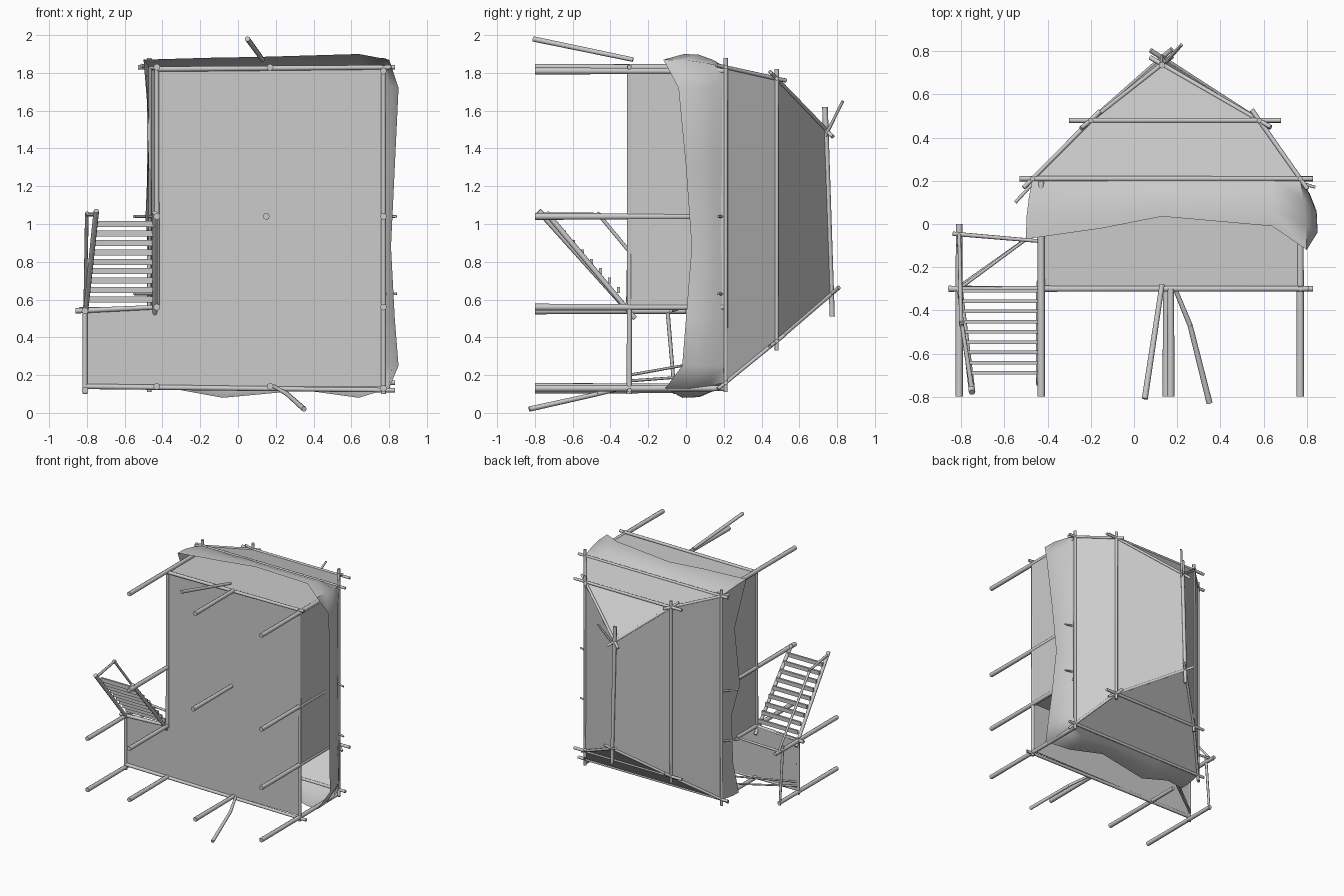
import bpy, bmesh
from mathutils import Vector

cube = bpy.data.objects.get("Cube")
if cube:
    bpy.data.objects.remove(cube, do_unlink=True)

grey = bpy.data.materials.new("plain grey")
grey.use_nodes = True
grey.diffuse_color = (0.6, 0.6, 0.6, 1)
grey.node_tree.nodes["Principled BSDF"].inputs["Base Color"].default_value = (0.6, 0.6, 0.6, 1)


def finish(name, bm, angle=0.6):
    mesh = bpy.data.meshes.new(name)
    bm.to_mesh(mesh)
    bm.free()
    mesh.materials.append(grey)
    obj = bpy.data.objects.new(name, mesh)
    bpy.context.collection.objects.link(obj)
    bpy.ops.object.select_all(action="DESELECT")
    obj.select_set(True)
    bpy.context.view_layer.objects.active = obj
    if angle:
        bpy.ops.object.shade_smooth_by_angle(angle=angle)
    return obj


def pole(name, a, b, r=0.014, taper=0.85):
    a, b = Vector(a), Vector(b)
    bm = bmesh.new()
    bmesh.ops.create_cone(bm, cap_ends=True, segments=8, radius1=r,
                          radius2=r * taper, depth=(b - a).length)
    bm.transform((b - a).to_track_quat("Z", "Y").to_matrix().to_4x4())
    bmesh.ops.translate(bm, verts=bm.verts, vec=(a + b) / 2)
    return finish(name, bm, 0.9)


def box(name, lo, hi):
    lo, hi = Vector(lo), Vector(hi)
    bm = bmesh.new()
    bmesh.ops.create_cube(bm, size=1)
    bmesh.ops.scale(bm, verts=bm.verts, vec=hi - lo)
    bmesh.ops.translate(bm, verts=bm.verts, vec=(lo + hi) / 2)
    return finish(name, bm, 0)


# Main dimensions: the hut's upward direction is +y
L, R, P = -0.43, 0.78, -0.81        # left wall, right wall, porch edge
B, M, T = 0.14, 0.56, 1.82          # near end, porch partition, far end
F, E = -0.3, 0.2                    # floor level, eave level

# Floor with porch extension
bm = bmesh.new()
outline = [(P, B), (R, B), (R, T), (L, T), (L, M), (P, M)]
face = bm.faces.new([bm.verts.new((x, F, z)) for x, z in outline])
ext = bmesh.ops.extrude_face_region(bm, geom=[face])
bmesh.ops.translate(bm, vec=(0, 0.01, 0),
                    verts=[v for v in ext["geom"] if isinstance(v, bmesh.types.BMVert)])
bmesh.ops.recalc_face_normals(bm, faces=bm.faces)
finish("floor", bm, 0)

# Walls
box("left_wall", (L, F, M), (L + 0.008, E, T))
box("right_wall", (R - 0.008, F, M), (R, E, T))
box("far_wall", (L, F, T - 0.008), (R, E, T))
box("partition_wall", (L, F, M), (R, E, M + 0.008))

# Floor edge poles
for name, a, b in [("left", (L, F, M), (L, F, 1.84)), ("right", (R - 0.01, F, 0.1), (R - 0.01, F, 1.84)),
                   ("near", (P, F, B), (R + 0.05, F, B - 0.02)), ("far", (L, F, T), (R + 0.03, F, T + 0.01)),
                   ("porch", (P, F, 0.1), (P, F, M)), ("step", (P - 0.05, F, 0.54), (L, F, M))]:
    pole(name + "_floor_pole", a, b)

# Stilts
for x, z, top in [(P, 0.12, -0.05), (P, 0.54, 0.0), (L, B, -0.04), (L, M, -0.04), (L, 1.04, 0.02),
                  (L, 1.83, E), (0.17, B, F), (0.15, 1.04, F), (0.17, 1.83, F),
                  (0.77, 0.13, E), (0.77, M, E), (0.77, 1.04, 0.02), (0.77, 1.81, E)]:
    pole("stilt", (x, -0.8, z), (x, top, z), 0.018)

# Leaning braces at both ends
pole("far_brace", (0.05, -0.81, 1.98), (0.13, -0.28, 1.87), 0.014)
pole("near_brace_lower", (0.35, -0.83, 0.02), (0.26, -0.47, 0.1), 0.014)
pole("near_brace_upper", (0.26, -0.47, 0.1), (0.19, F, 0.14), 0.012)

# Hipped roof panels
ridge = [(0.13, 0.74, 1.5), (0.13, 0.77, 0.63)]
mid = [(-0.2, 0.48, 1.77), (0.58, 0.48, 1.77), (0.58, 0.48, 0.38), (-0.2, 0.48, 0.38)]
eave = [(-0.47, 0.21, 1.83), (0.77, 0.21, 1.83), (0.77, 0.21, 0.16), (-0.47, 0.21, 0.16)]
bm = bmesh.new()
top, m, e = [[bm.verts.new(p) for p in ring] for ring in (ridge, mid, eave)]
for i in range(4):
    j = (i + 1) % 4
    bm.faces.new((m[i], m[j], e[j], e[i]))
bm.faces.new((top[0], m[1], m[0]))
bm.faces.new((top[0], top[1], m[2], m[1]))
bm.faces.new((top[1], m[3], m[2]))
bm.faces.new((top[1], top[0], m[0], m[3]))
bmesh.ops.recalc_face_normals(bm, faces=bm.faces)
finish("roof", bm, 0)

# Draped skirt hanging from the eave to a wavy hem
hem = [(-0.5, -0.07, 1.87), (-0.15, -0.02, 1.88), (0.13, 0.035, 1.885), (0.64, -0.01, 1.9),
       (0.8, -0.12, 1.87), (0.85, -0.04, 1.72), (0.83, 0, 1.3), (0.81, 0.03, 0.88),
       (0.83, 0, 0.5), (0.85, -0.02, 0.25), (0.8, -0.11, 0.13),
       (0.64, -0.02, 0.08), (0.35, 0.04, 0.12), (-0.08, 0, 0.08), (-0.3, 0.05, 0.12),
       (-0.48, 0, 0.14), (-0.47, 0.06, 0.4), (-0.47, 0.08, 0.8), (-0.49, 0, 1.03), (-0.47, 0.04, 1.5)]
bm = bmesh.new()
rows = []
for drop, flare in ((0, 0), (0.3, 0.55), (0.65, 0.95), (1, 1)):
    row = []
    for x, y, z in hem:
        bx, bz = min(max(x, -0.47), 0.77), min(max(z, 0.16), 1.83)
        row.append(bm.verts.new((bx + (x - bx) * flare, 0.21 + (y - 0.21) * drop, bz + (z - bz) * flare)))
    rows.append(row)
for a, b in zip(rows, rows[1:]):
    for i in range(len(hem)):
        j = (i + 1) % len(hem)
        bm.faces.new((a[i], a[j], b[j], b[i]))
bmesh.ops.recalc_face_normals(bm, faces=bm.faces)
finish("roof_skirt", bm, 1.0)


def overshoot(name, a, b, extra, r=0.012):
    a, b = Vector(a), Vector(b)
    d = (b - a).normalized() * extra
    pole(name, a - d, b + d, r, 0.9)


# Roof frame: ridge, purlins, cross beams and rafters
overshoot("ridge_pole", ridge[0], ridge[1], 0.12, 0.015)
for ring, extra in ((mid, 0.1), (eave, 0.06)):
    for a, b in ((0, 1), (2, 3)):
        overshoot("cross_beam", ring[a], ring[b], extra)
    for a, b in ((0, 3), (1, 2)):
        overshoot("purlin", ring[a], ring[b], 0.05)
for i in range(4):
    end = ridge[0] if i < 2 else ridge[1]
    overshoot("upper_rafter", end, mid[i], 0.07, 0.011)
    overshoot("lower_rafter", mid[i], eave[i], 0.06, 0.011)
pole("ridge_stub", (0.13, 0.73, 1.45), (0.22, 0.83, 1.65), 0.009)
for z in (0.63, 1.04):
    pole("left_eave_stub", (-0.55, 0.1, z), (-0.42, 0.24, z), 0.008)
    pole("right_eave_stub", (0.74, 0.2, z), (0.84, 0.17, z), 0.008)

# Porch ladder with flat treads
pole("ladder_rail_outer", (-0.75, -0.78, 1.07), (P, -0.27, 0.5), 0.015)
pole("ladder_rail_inner", (L - 0.01, -0.74, 1.06), (L - 0.01, -0.27, 0.5), 0.015)
for i in range(9):
    t = i / 8
    y, z = -0.69 + 0.38 * t, 1.0 - 0.4 * t
    box("tread", (-0.76 - 0.04 * t, y - 0.008, z - 0.016), (L - 0.01, y + 0.008, z + 0.016))

# Porch railings
pole("handrail", (P + 0.01, -0.47, 1.06), (P, -0.04, 0.54), 0.01)
pole("handrail_post", (-0.75, -0.77, 1.05), (P + 0.01, -0.45, 1.05), 0.011)
pole("porch_rail_side", (P, -0.1, 0.57), (P, -0.06, 0.1), 0.011)
pole("porch_rail_step", (P - 0.03, -0.045, 0.55), (L, -0.08, 0.54), 0.01)
pole("porch_rail_near", (P, F, 0.2), (L, -0.02, 0.25), 0.008)
pole("porch_rail_low", (P, -0.29, 0.17), (L, -0.02, 0.19), 0.008)
